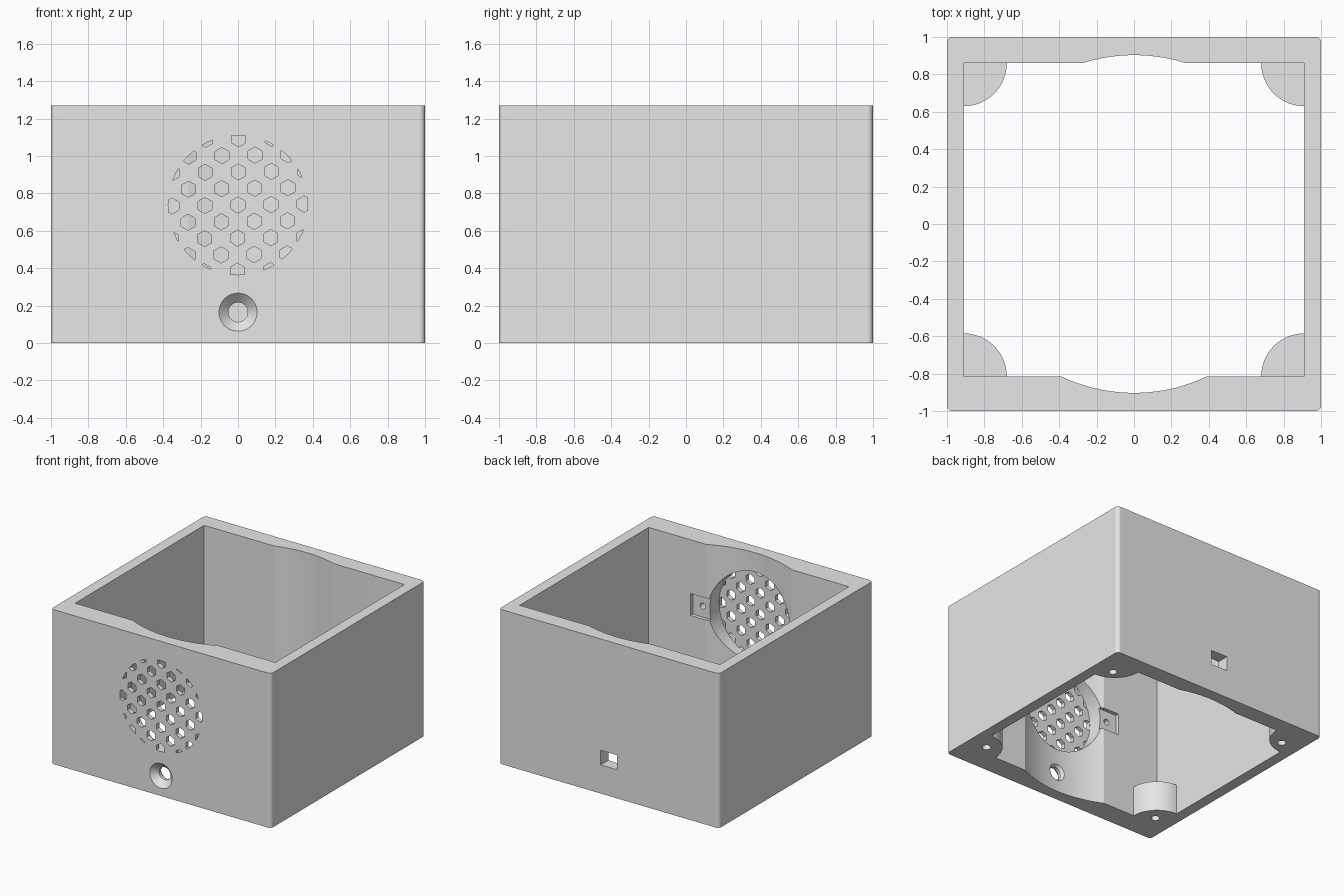
import bpy, bmesh
from math import sin, cos, pi, radians

if "Cube" in bpy.data.objects:
    bpy.data.objects.remove(bpy.data.objects["Cube"])

grey = bpy.data.materials.new("light_grey")
grey.use_nodes = True
COLOUR = (0.8, 0.8, 0.8, 1)
grey.diffuse_color = COLOUR
grey.node_tree.nodes["Principled BSDF"].inputs["Base Color"].default_value = COLOUR

HEIGHT = 1.27
WALL_X, WALL_FRONT, WALL_BACK = 0.91, -0.815, 0.86
VENT_Z, VENT_R = 0.738, 0.375


def finish(name, bm):
    bmesh.ops.recalc_face_normals(bm, faces=bm.faces)
    mesh = bpy.data.meshes.new(name)
    bm.to_mesh(mesh)
    bm.free()
    mesh.materials.append(grey)
    ob = bpy.data.objects.new(name, mesh)
    bpy.context.collection.objects.link(ob)
    return ob


def loft(bm, rings):
    """Closed solid through a list of equal rings of points."""
    rings = [[bm.verts.new(p) for p in ring] for ring in rings]
    n = len(rings[0])
    for a, b in zip(rings, rings[1:]):
        for i in range(n):
            j = (i + 1) % n
            bm.faces.new((a[i], a[j], b[j], b[i]))
    bm.faces.new(rings[0])
    bm.faces.new(rings[-1])


def prism(name, shapes, a, b, axis="z"):
    """Extrude flat outlines from a to b along z or y."""
    bm = bmesh.new()
    for pts in shapes:
        if axis == "z":
            loft(bm, [[(u, v, h) for u, v in pts] for h in (a, b)])
        else:
            loft(bm, [[(u, h, v) for u, v in pts] for h in (a, b)])
    return finish(name, bm)


def circle(u, v, r, n=64, turn=0.0):
    return [(u + r * cos(turn + 2 * pi * i / n), v + r * sin(turn + 2 * pi * i / n))
            for i in range(n)]


def rect(u0, u1, v0, v1):
    return [(u0, v0), (u1, v0), (u1, v1), (u0, v1)]


def boolean(target, cutter, operation="DIFFERENCE"):
    mod = target.modifiers.new("cut", "BOOLEAN")
    mod.object, mod.operation, mod.solver = cutter, operation, "EXACT"
    bpy.context.view_layer.objects.active = target
    bpy.ops.object.modifier_apply(modifier=mod.name)
    bpy.data.objects.remove(cutter)


# Outer block with rounded upright corners
outline, round_r = [], 0.03
for k, (sx, sy) in enumerate([(1, 1), (-1, 1), (-1, -1), (1, -1)]):
    for i in range(7):
        t = k * pi / 2 + i * pi / 12
        outline.append((sx * (1 - round_r) + round_r * cos(t),
                        sy * (1 - round_r) + round_r * sin(t)))
body = prism("enclosure_body", [outline], 0, HEIGHT)

# Open interior, keeping quarter-round posts at the bottom corners
room = prism("room", [rect(-WALL_X, WALL_X, WALL_FRONT, WALL_BACK)], -0.2, HEIGHT + 0.2)
corners = [(sx * WALL_X, y) for sx in (-1, 1) for y in (WALL_FRONT, WALL_BACK)]
posts = prism("posts", [circle(x, y, 0.23) for x, y in corners], -0.4, 0.25)
boolean(room, posts)
boolean(body, room)

# Round bore that hollows the front and back walls
boolean(body, prism("bore", [circle(0, 0, 0.903, 128)], -0.3, HEIGHT + 0.3))

# Screw holes under the posts
boolean(body, prism("screws", [circle(sx * 0.83, sy * 0.74, 0.033, 24)
                               for sx in (-1, 1) for sy in (-1, 1)], -0.1, 0.18))

# Vent recess, with a shallow mounting pocket and pilot hole on each side
boolean(body, prism("recess", [circle(0, VENT_Z, VENT_R, 96)], -0.965, -0.5, "y"))
for s in (-1, 1):
    pocket = rect(*sorted((s * 0.33, s * 0.53)), VENT_Z - 0.09, VENT_Z + 0.09)
    boolean(body, prism("pocket", [pocket], -0.845, -0.55, "y"))
boolean(body, prism("pilots", [circle(s * 0.44, VENT_Z, 0.025, 24) for s in (-1, 1)],
                    -0.93, -0.6, "y"))

# Vent grille: staggered hexagons trimmed to a circle
step, hexes = 0.0885, []
for i in range(-4, 5):
    for j in range(-4, 5):
        if (i + j) % 2 == 0 and i * i + j * j < 21:
            u, v = i * step, j * step
            hexes.append(circle(u + 0.01 * v, VENT_Z + v + 0.015 * u, 0.043, 6, pi / 6))
grille = prism("grille", hexes, -1.1, -0.93, "y")
boolean(grille, prism("trim", [circle(0, VENT_Z, VENT_R - 0.002, 96)], -1.2, -0.8, "y"),
        "INTERSECT")
boolean(body, grille)

# Flared cable hole in the front wall
flare, hole_r, hole_z = 0.05, 0.052, 0.165
profile = [(-1.05, hole_r + flare)]
for i in range(9):
    t = i * pi / 16
    profile.append((-1 + flare * sin(t), hole_r + flare * (1 - cos(pi / 2 - t))))
profile += [(-0.925, hole_r), (-0.9, 0.07), (-0.8, 0.07)]
bm = bmesh.new()
loft(bm, [[(u, y, v) for u, v in circle(0, hole_z, r, 40)] for y, r in profile])
boolean(body, finish("cable_hole", bm))

# Rectangular port in the back wall
boolean(body, prism("port", [rect(-0.075, 0.075, 0.235, 0.355)], 0.7, 1.1, "y"))

# Smooth shading on the curves, flat walls kept flat
bpy.ops.object.select_all(action="DESELECT")
body.select_set(True)
bpy.context.view_layer.objects.active = body
bpy.ops.object.shade_smooth_by_angle(angle=radians(30))
weighted = body.modifiers.new("weighted_normals", "WEIGHTED_NORMAL")
weighted.keep_sharp = True
